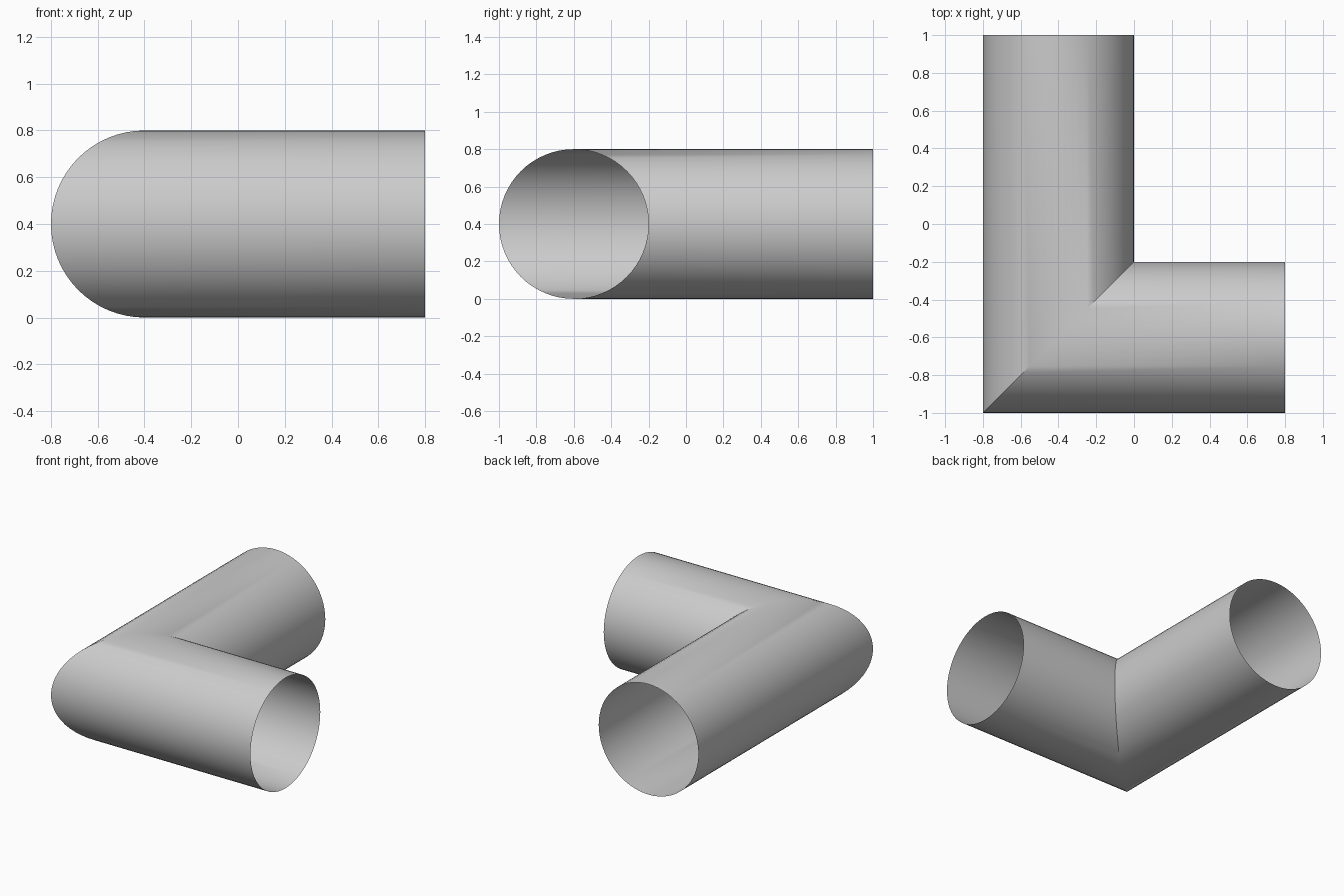
import bpy
import bmesh
from math import cos, sin, tau, radians

if "Cube" in bpy.data.objects:
    bpy.data.objects.remove(bpy.data.objects["Cube"], do_unlink=True)

RADIUS = 0.4
SIDES = 64
CORNER_X, CORNER_Y = -0.4, -0.6
END_X, END_Y = 0.8, 1.0

# Plain grey
grey = bpy.data.materials.new("grey")
grey.use_nodes = True
color = (0.6, 0.6, 0.6, 1)
grey.diffuse_color = color
grey.node_tree.nodes["Principled BSDF"].inputs["Base Color"].default_value = color

# Open thin-walled pipe: right end ring, mitre ring, back end ring
bm = bmesh.new()
rings = [[], [], []]
for i in range(SIDES):
    a = tau * i / SIDES
    u, z = RADIUS * cos(a), RADIUS + RADIUS * sin(a)
    x, y = CORNER_X + u, CORNER_Y + u
    for ring, co in zip(rings, ((END_X, y, z), (x, y, z), (x, END_Y, z))):
        ring.append(bm.verts.new(co))

# Bridge neighbouring rings with outward-facing quads
for first, second in zip(rings, rings[1:]):
    for i in range(SIDES):
        j = (i + 1) % SIDES
        bm.faces.new((first[i], first[j], second[j], second[i]))

mesh = bpy.data.meshes.new("elbow_pipe")
bm.normal_update()
bm.to_mesh(mesh)
bm.free()
mesh.materials.append(grey)
pipe = bpy.data.objects.new("elbow_pipe", mesh)
bpy.context.collection.objects.link(pipe)

# Smooth walls, crisp mitre where the bend is steep
bpy.ops.object.select_all(action="DESELECT")
pipe.select_set(True)
bpy.context.view_layer.objects.active = pipe
bpy.ops.object.shade_smooth_by_angle(angle=radians(30))
